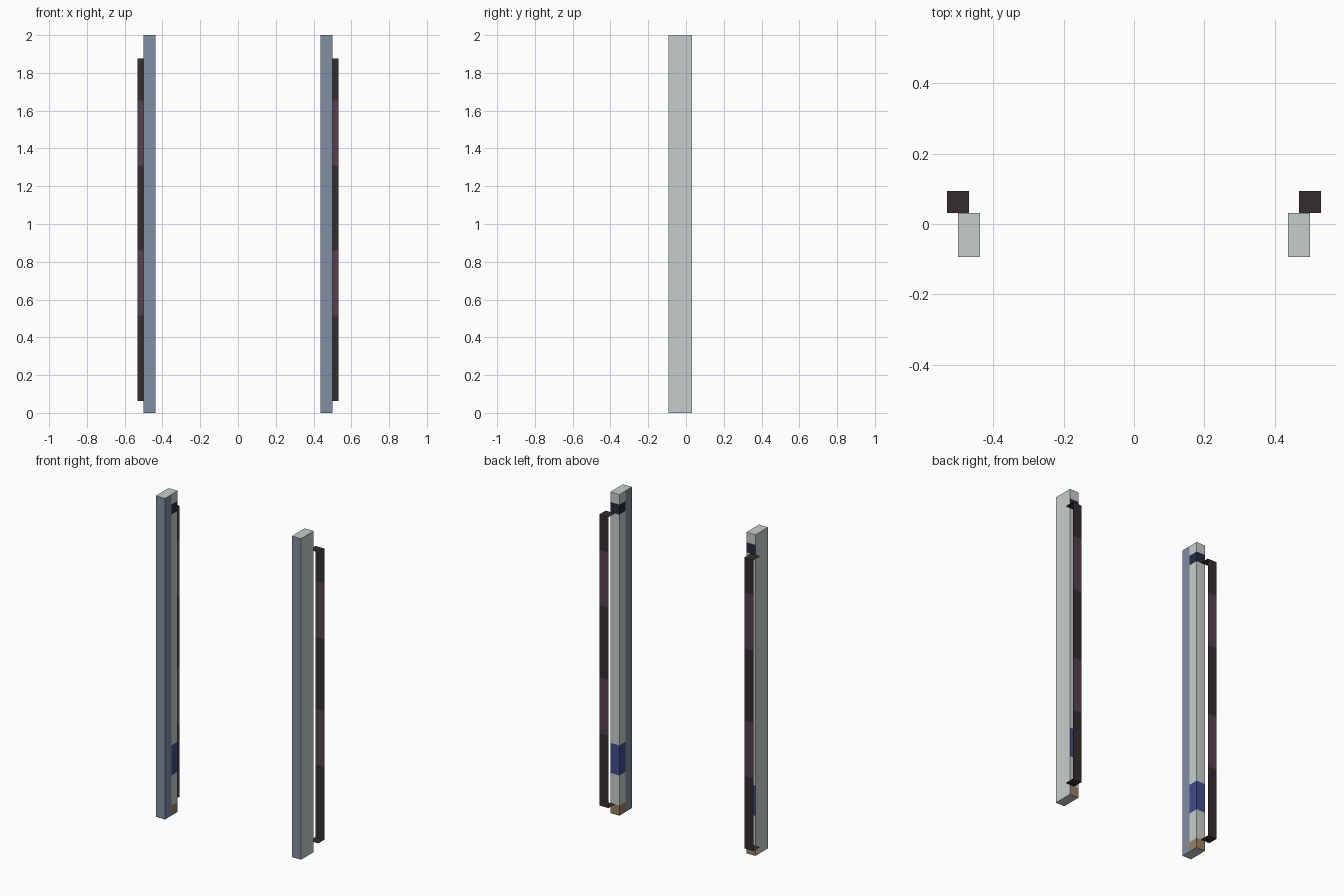
import bpy, bmesh
from mathutils import Vector

if "Cube" in bpy.data.objects:
    bpy.data.objects.remove(bpy.data.objects["Cube"])

U = 0.0625  # basic module of the design


def mat(name, rgb):
    m = bpy.data.materials.new(name)
    lin = [c / 12.92 if c <= 0.04045 else ((c + 0.055) / 1.055) ** 2.4
           for c in (v / 255 for v in rgb)]
    m.diffuse_color = (*lin, 1)
    m.use_nodes = True
    m.node_tree.nodes["Principled BSDF"].inputs["Base Color"].default_value = m.diffuse_color
    return m


GREY = mat("light grey", (198, 206, 204))
STEEL = mat("steel blue", (129, 142, 164))
BLUE = mat("blue", (64, 75, 140))
NAVY = mat("navy", (40, 42, 66))
TAN = mat("tan", (156, 128, 100))
DARK = mat("dark brown", (54, 45, 47))
PLUM = mat("plum", (88, 64, 78))


def cut(bm, axis, values):
    no = Vector((0, 0, 0))
    no[axis] = 1
    for v in values:
        bmesh.ops.bisect_plane(bm, geom=bm.verts[:] + bm.edges[:] + bm.faces[:],
                               plane_co=no * v, plane_no=no)


def finish(bm, name, mats, rule):
    bm.normal_update()
    for f in bm.faces:
        f.material_index = mats.index(rule(f.calc_center_median(), f.normal))
    me = bpy.data.meshes.new(name)
    bm.to_mesh(me)
    bm.free()
    for m in mats:
        me.materials.append(m)
    bpy.context.collection.objects.link(bpy.data.objects.new(name, me))


def post(side, name):
    # upright: steel front, banded back and rear half of the inner face
    bm = bmesh.new()
    bmesh.ops.create_cube(bm, size=1)
    bmesh.ops.scale(bm, vec=(U, 2 * U, 2), verts=bm.verts)
    bmesh.ops.translate(bm, vec=(side * 7.5 * U, -0.5 * U, 1), verts=bm.verts)
    cut(bm, 1, [-0.5 * U])
    cut(bm, 2, [U, 4 * U, 7 * U, 30 * U, 31 * U])

    def rule(c, n):
        inner = n.x * side < -0.5
        if n.y < -0.5 or (inner and c.y < -0.5 * U):
            return STEEL
        if n.y > 0.5 or inner:
            if c.z < U:
                return TAN
            if 4 * U < c.z < 7 * U:
                return BLUE
            if 30 * U < c.z < 31 * U:
                return NAVY
        return GREY

    finish(bm, name, [GREY, STEEL, BLUE, NAVY, TAN], rule)


def strip(side, name):
    # thin sheet behind the post, with a flap at each end
    x0, x1 = side * 7.5 * U, side * 8.5 * U
    profile = [(0.5 * U, U), (1.5 * U, U), (1.5 * U, 30 * U), (0.5 * U, 30 * U)]
    bm = bmesh.new()
    rows = [[bm.verts.new((x, y, z)) for x in (x0, x1)] for y, z in profile]
    for a, b in zip(rows, rows[1:]):
        bm.faces.new((a[0], a[1], b[1], b[0]))
    cut(bm, 2, [0.515, 0.86, 1.31, 1.655])
    if side > 0:
        bmesh.ops.reverse_faces(bm, faces=bm.faces[:])

    def rule(c, n):
        return PLUM if 0.515 < c.z < 0.86 or 1.31 < c.z < 1.655 else DARK

    finish(bm, name, [DARK, PLUM], rule)


for side, word in ((-1, "left"), (1, "right")):
    post(side, word + "_post")
    strip(side, word + "_back_strip")
